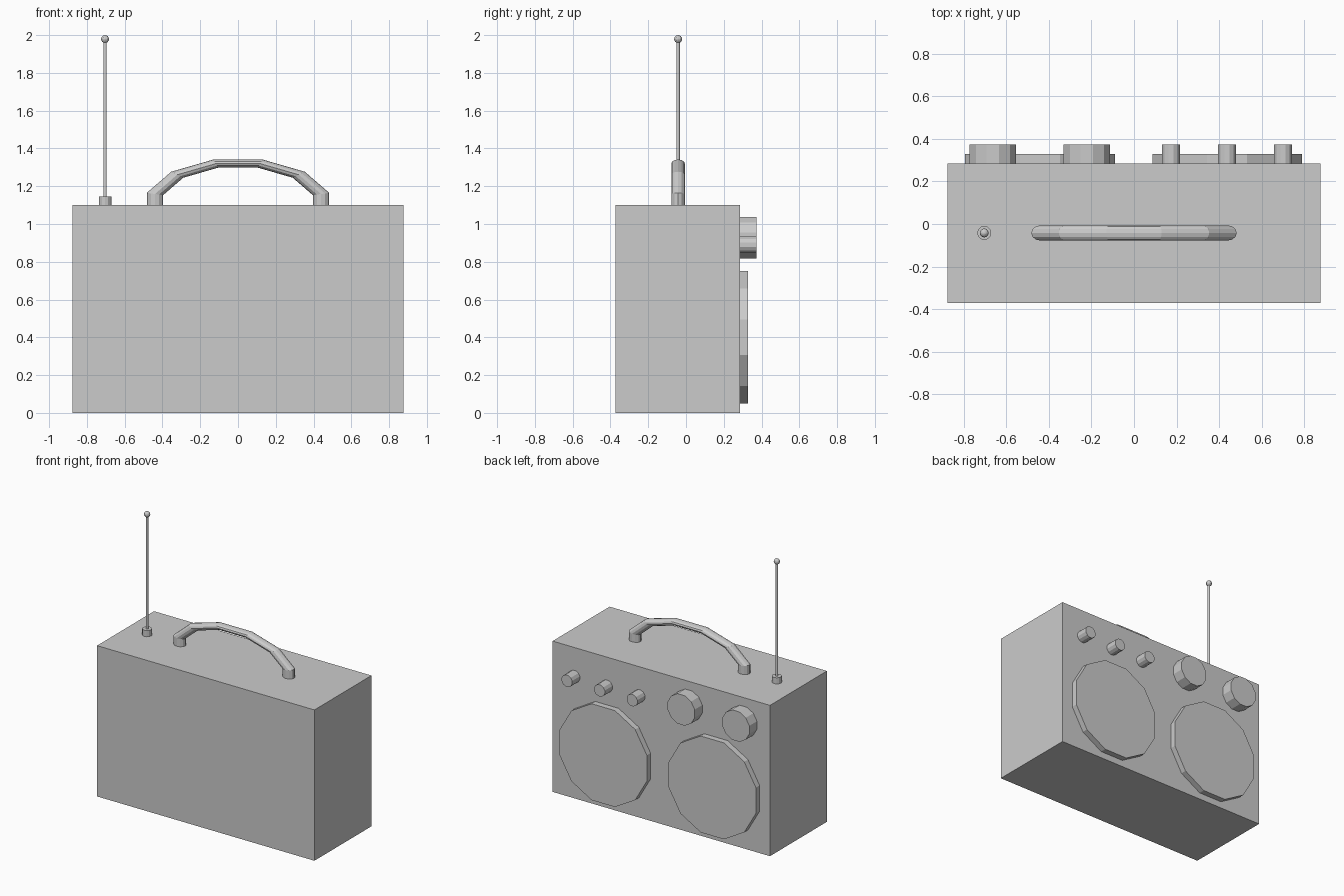
import bpy
from math import pi

if "Cube" in bpy.data.objects:
    bpy.data.objects.remove(bpy.data.objects["Cube"])

BACK, MID_Y, TOP = 0.285, -0.042, 1.10


def finish(name):
    ob = bpy.context.object
    ob.name = ob.data.name = name
    return ob


def disc(name, x, z, radius, end_y, sides=12):
    """Round part standing out of the panel, flats turned to top and sides."""
    depth = end_y - BACK + 0.01
    bpy.ops.mesh.primitive_cylinder_add(
        vertices=sides, radius=radius, depth=depth,
        location=(x, end_y - depth / 2, z), rotation=(pi / 2, 0, 0))
    ob = finish(name)
    ob.rotation_euler = (pi / 2, pi / sides, 0)
    return ob


def post(name, radius, z0, z1):
    bpy.ops.mesh.primitive_cylinder_add(
        vertices=12, radius=radius, depth=z1 - z0,
        location=(-0.704, MID_Y, (z0 + z1) / 2))
    return finish(name)


# Case
bpy.ops.mesh.primitive_cube_add(size=1, location=(0, (BACK - 0.372) / 2, TOP / 2))
finish("case").scale = (1.754, BACK + 0.372, TOP)

# Speakers
for side, x in (("left", -0.442), ("right", 0.438)):
    disc("speaker_" + side, x, 0.40, 0.364, 0.328)

# Large dials
for i, x in enumerate((-0.663, -0.222)):
    disc(f"large_dial_{i + 1}", x, 0.927, 0.113, 0.373)

# Small knobs
for i, x in enumerate((0.174, 0.437, 0.70)):
    disc(f"small_knob_{i + 1}", x, 0.89, 0.044, 0.373)

# Handle: squashed twelve-sided ring cut off inside the case top
bpy.ops.mesh.primitive_torus_add(major_segments=12, minor_segments=12,
                                 major_radius=0.455, minor_radius=0.045)
handle = finish("handle")
import bmesh
from mathutils import Matrix
bm = bmesh.new()
bm.from_mesh(handle.data)
bm.transform(Matrix.Diagonal((1, 0.5, 0.8, 1)) @ Matrix.Rotation(pi / 12, 4, 'Z'))
bm.transform(Matrix.Translation((0, MID_Y, TOP)) @ Matrix.Rotation(pi / 2, 4, 'X'))
cut = bmesh.ops.bisect_plane(bm, geom=bm.verts[:] + bm.edges[:] + bm.faces[:],
                             plane_co=(0, 0, TOP - 0.01), plane_no=(0, 0, 1),
                             clear_inner=True)
bmesh.ops.holes_fill(bm, edges=[e for e in bm.edges if e.is_boundary])
for f in bm.faces:
    f.smooth = False
bm.to_mesh(handle.data)
bm.free()
handle.matrix_world = Matrix.Identity(4)

# Antenna
post("antenna_base", 0.033, TOP - 0.01, 1.145)
post("antenna_rod", 0.009, TOP, 1.975)
bpy.ops.mesh.primitive_uv_sphere_add(segments=12, ring_count=8, radius=0.021,
                                     location=(-0.704, MID_Y, 1.979))
finish("antenna_tip")
